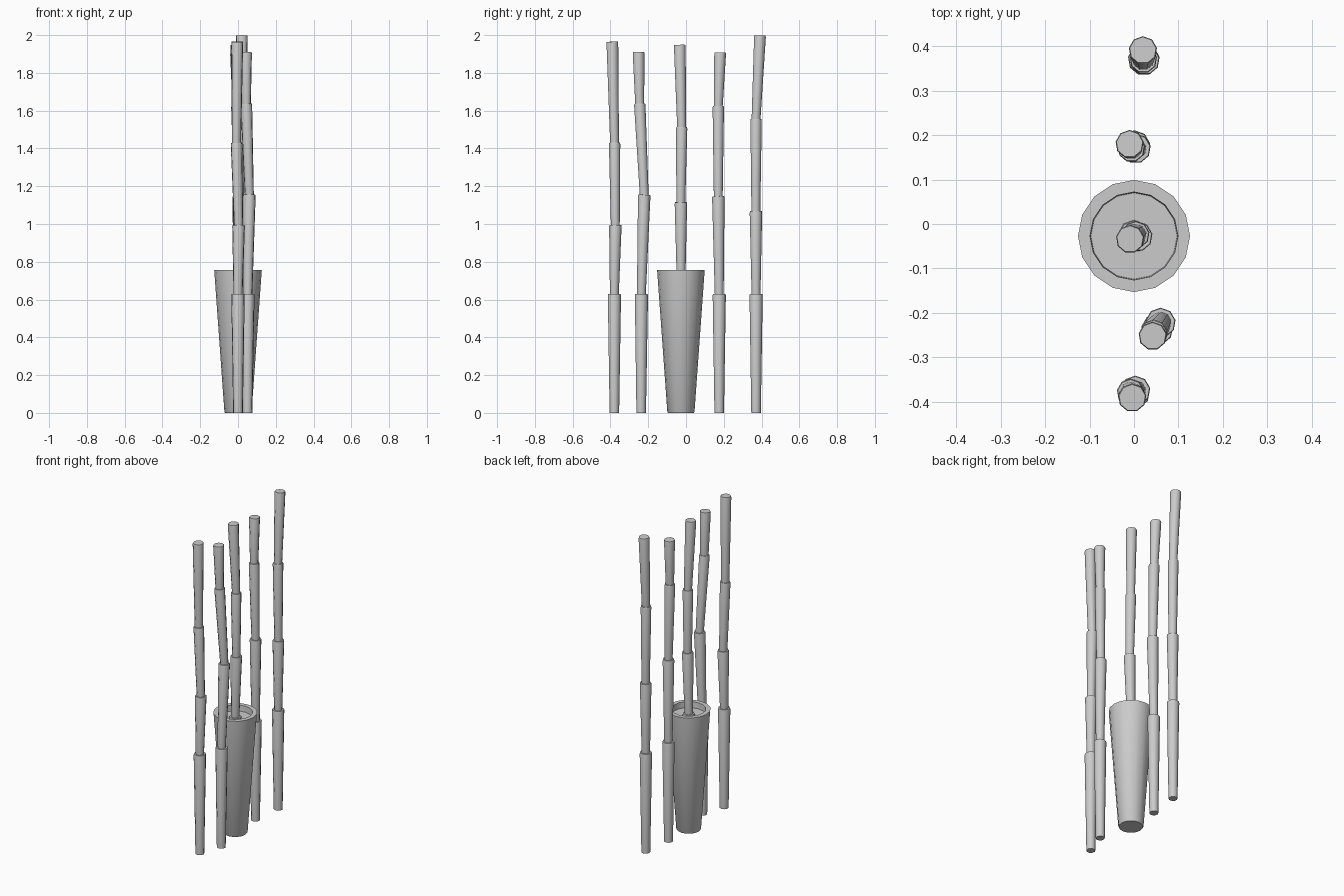
import bpy, bmesh, math
from mathutils import Vector

if "Cube" in bpy.data.objects:
    bpy.data.objects.remove(bpy.data.objects["Cube"])


def finish(bm, name):
    bmesh.ops.recalc_face_normals(bm, faces=bm.faces)
    me = bpy.data.meshes.new(name)
    bm.to_mesh(me)
    bm.free()
    ob = bpy.data.objects.new(name, me)
    bpy.context.collection.objects.link(ob)
    bpy.ops.object.select_all(action='DESELECT')
    ob.select_set(True)
    bpy.context.view_layer.objects.active = ob
    bpy.ops.object.shade_smooth_by_angle(angle=math.radians(50))
    return ob


def loft(bm, rings, sides, axis=Vector((0, 0, 1))):
    """Closed tube through (centre, radius) rings, square to the axis."""
    rot = Vector((0, 0, 1)).rotation_difference(axis)
    loops = []
    for centre, r in rings:
        loops.append([bm.verts.new(Vector(centre) + rot @ Vector(
            (r * math.sin(math.tau * i / sides), r * math.cos(math.tau * i / sides), 0)))
            for i in range(sides)])
    for a, b in zip(loops, loops[1:]):
        for i in range(sides):
            j = (i + 1) % sides
            bm.faces.new((a[i], a[j], b[j], b[i]))
    bm.faces.new(loops[0])
    bm.faces.new(loops[-1])


# tall tapered pot: outer wall, flat rim, inner wall, recessed soil
bm = bmesh.new()
pot_y = -0.027
profile = [(0.068, 0), (0.072, 0.006), (0.126, 0.757), (0.099, 0.757), (0.097, 0.72)]
loft(bm, [((0, pot_y, z), r) for r, z in profile], 16)
finish(bm, "pot")

# bamboo canes: joint positions from base to tip
canes = {
    "cane_front": [(0, -0.38, 0), (0, -0.38, 0.63), (0.003, -0.375, 0.995),
                   (-0.008, -0.379, 1.43), (-0.004, -0.391, 1.965)],
    "cane_front_inner": [(0.05, -0.238, 0), (0.052, -0.237, 0.63), (0.06, -0.222, 1.155),
                         (0.044, -0.246, 1.637), (0.042, -0.252, 1.91)],
    "cane_potted": [(0, -0.027, 0.1), (0, -0.027, 0.73), (0.008, -0.028, 1.115),
                    (0.004, -0.024, 1.513), (-0.009, -0.034, 1.948)],
    "cane_back_inner": [(0, 0.175, 0), (0.001, 0.175, 0.63), (0.004, 0.17, 1.147),
                        (-0.006, 0.17, 1.625), (-0.01, 0.18, 1.908)],
    "cane_back": [(0.022, 0.37, 0), (0.022, 0.37, 0.63), (0.024, 0.369, 1.068),
                  (0.021, 0.37, 1.555), (0.02, 0.391, 1.998)],
}
top_radius = [0.036, 0.034, 0.031, 0.032]

for name, joints in canes.items():
    bm = bmesh.new()
    pts = [Vector(p) for p in joints]
    # each section flares upward; the next one starts narrower inside it
    for k, (a, b) in enumerate(zip(pts, pts[1:])):
        d = (b - a).normalized()
        low = 0.026 if k == 0 else 0.024
        start = a if k == 0 else a - d * 0.01
        axis = Vector((0, 0, 1)) if k == 0 else d
        loft(bm, [(start, low), (b - d * 0.008, top_radius[k]),
                  (b, top_radius[k] - 0.002)], 9, axis)
    finish(bm, name)
